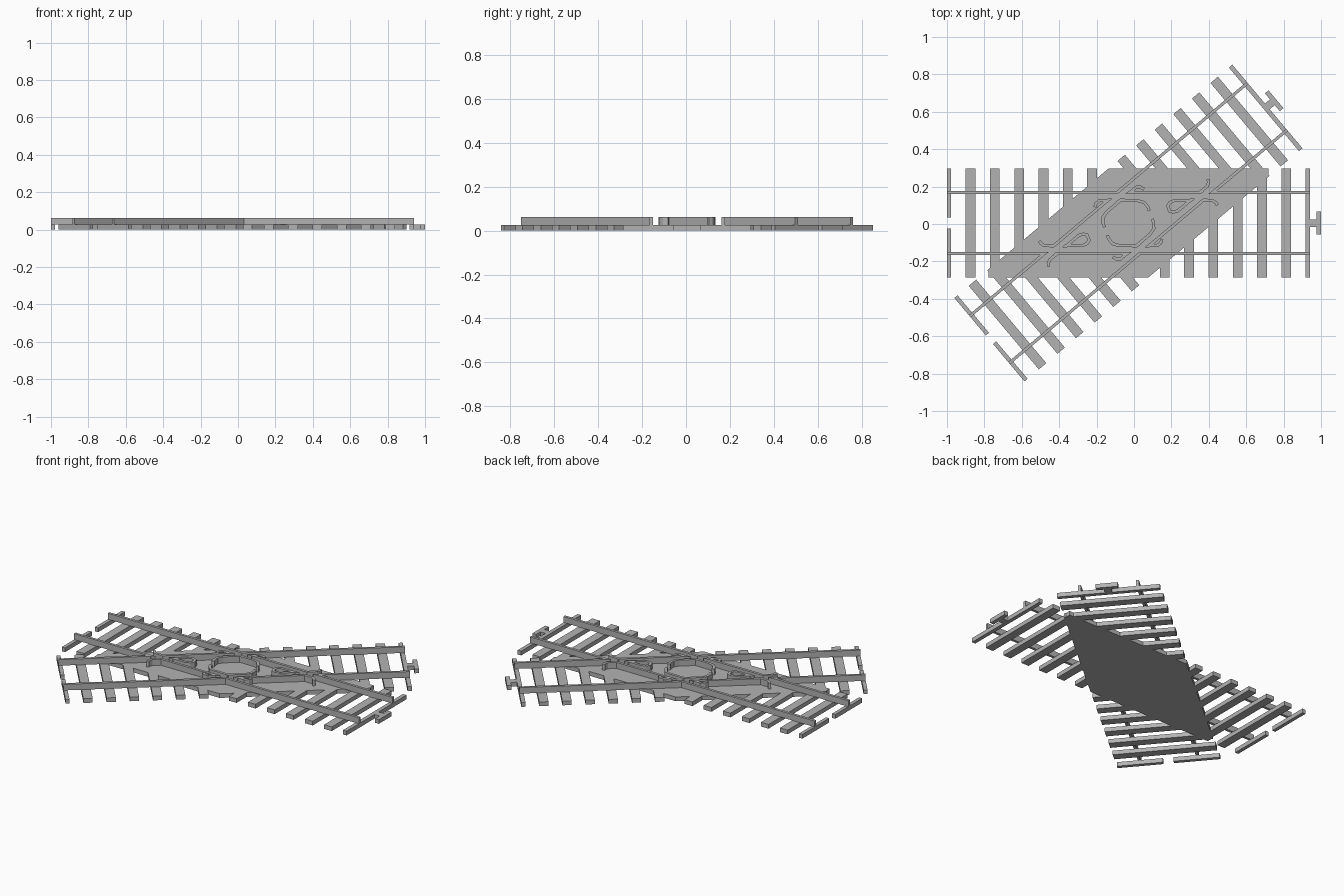
import bpy
import bmesh
from math import cos, sin, radians, pi
from mathutils import Vector, Matrix

cube = bpy.data.objects.get("Cube")
if cube:
    bpy.data.objects.remove(cube)

CROSS = radians(40)            # angle between the two tracks
BASE, TOP = 0.026, 0.063       # sleeper top, rail top
HALF, GAUGE, RAIL = 0.2915, 0.164, 0.016
END = 0.97
PLACE = Matrix.Translation((-0.03, 0.005, 0))
TURNS = {"straight": Matrix.Identity(4), "diagonal": Matrix.Rotation(CROSS, 4, 'Z')}

grey = bpy.data.materials.new("rail grey")
grey.use_nodes = True
grey.diffuse_color = (0.45, 0.45, 0.45, 1)
grey.node_tree.nodes["Principled BSDF"].inputs["Base Color"].default_value = grey.diffuse_color


def prism(bm, outline, z0, z1):
    """Closed solid from a flat outline."""
    low = [bm.verts.new((x, y, z0)) for x, y in outline]
    high = [bm.verts.new((x, y, z1)) for x, y in outline]
    bm.faces.new(low[::-1])
    bm.faces.new(high)
    for i in range(len(low)):
        j = (i + 1) % len(low)
        bm.faces.new((low[i], low[j], high[j], high[i]))


def box(bm, x0, x1, y0, y1, z0=0, z1=BASE):
    prism(bm, [(x0, y0), (x1, y0), (x1, y1), (x0, y1)], z0, z1)


def finish(bm, name, turn):
    bmesh.ops.recalc_face_normals(bm, faces=bm.faces)
    mesh = bpy.data.meshes.new(name)
    bm.to_mesh(mesh)
    bm.free()
    mesh.transform(PLACE @ turn)
    mesh.materials.append(grey)
    ob = bpy.data.objects.new(name, mesh)
    bpy.context.collection.objects.link(ob)
    return ob


def strip(points, width):
    """Outline of a constant-width band along a path."""
    pts = [Vector(p) for p in points]
    left, right = [], []
    for i, p in enumerate(pts):
        a = (p - pts[max(i - 1, 0)]).normalized()
        b = (pts[min(i + 1, len(pts) - 1)] - p).normalized()
        t = (a + b).normalized()
        n = Vector((-t.y, t.x)) * width / 2 / max(t.dot(b if b.length else a), 0.5)
        left.append(p + n)
        right.append(p - n)
    return left + right[::-1]


def reflect(points, degrees):
    a = radians(2 * degrees)
    return [(cos(a) * x + sin(a) * y, sin(a) * x - cos(a) * y) for x, y in points]


railwork, cutters = [], []
for side, turn in TURNS.items():
    # Sleepers
    bm = bmesh.new()
    for i in range(14):
        x = (i - 6.5) * 0.1298
        box(bm, x - 0.026, x + 0.026, -HALF, HALF)
    finish(bm, side + "_sleepers", turn)

    # End bars: split at one end, full with a coupling tab at the other
    bm = bmesh.new()
    box(bm, -END, -END + 0.022, 0.03, HALF)
    box(bm, -END, -END + 0.022, -HALF, -0.03)
    box(bm, END - 0.024, END, -HALF, HALF)
    finish(bm, side + "_end_bars", turn)
    bm = bmesh.new()
    prism(bm, [(END, -0.02), (1.005, -0.02), (1.005, -0.062), (1.03, -0.062),
               (1.03, 0.062), (1.005, 0.062), (1.005, 0.02), (END, 0.02)], 0, BASE)
    finish(bm, side + "_coupling_tab", turn)

    # Running rails and the wheel grooves beside them
    for s, label in ((1, "left"), (-1, "right")):
        bm = bmesh.new()
        y = s * GAUGE
        box(bm, -END, END, y - RAIL / 2, y + RAIL / 2, BASE, TOP)
        railwork.append(finish(bm, f"{side}_{label}_rail", turn))
        bm = bmesh.new()
        y0, y1 = sorted((s * 0.130, s * 0.1555))
        box(bm, -0.8, 0.8, y0, y1, 0, 0.1)
        cutters.append(finish(bm, f"{side}_{label}_groove_cutter", turn))

# Crossing plate: overlap of the two track beds with clipped tips
def edge(x, s):
    return (x * sin(CROSS) + s * HALF) / cos(CROSS)


obtuse = HALF * (1 - cos(CROSS)) / sin(CROSS)
tip = 0.748
half_plate = [(-obtuse, HALF), (tip, HALF), (tip, edge(tip, -1))]
bm = bmesh.new()
prism(bm, half_plate + [(-x, -y) for x, y in half_plate], 0, BASE)
finish(bm, "crossing_plate", Matrix.Identity(4))

# Check rails round the middle and looped wing rails at the sharp crossings
check = [(-0.18, 0.085), (-0.173, 0.106), (-0.155, 0.12), (0.05, 0.12),
         (0.085, 0.11), (0.105, 0.085), (0.112, 0.065)]
loop = [(0.476, 0.095), (0.468, 0.109), (0.45, 0.12), (0.245, 0.12),
        (0.222, 0.11), (0.21, 0.092)]
loop += reflect(loop, 20)[::-1]
guards = {"check_rail": check, "crossed_check_rail": reflect(check, 110), "wing_loop": loop}
for name, path in guards.items():
    for end, angle in (("back", 0), ("front", pi)):
        bm = bmesh.new()
        prism(bm, strip(path, RAIL), BASE, TOP)
        railwork.append(finish(bm, f"{end}_{name}", Matrix.Rotation(angle, 4, 'Z')))

# Cut the wheel grooves through every rail, then drop the cutters
for ob in railwork:
    bpy.context.view_layer.objects.active = ob
    for cutter in cutters:
        mod = ob.modifiers.new("groove", 'BOOLEAN')
        mod.operation = 'DIFFERENCE'
        mod.solver = 'EXACT'
        mod.object = cutter
        bpy.ops.object.modifier_apply(modifier=mod.name)
for cutter in cutters:
    bpy.data.objects.remove(cutter)
